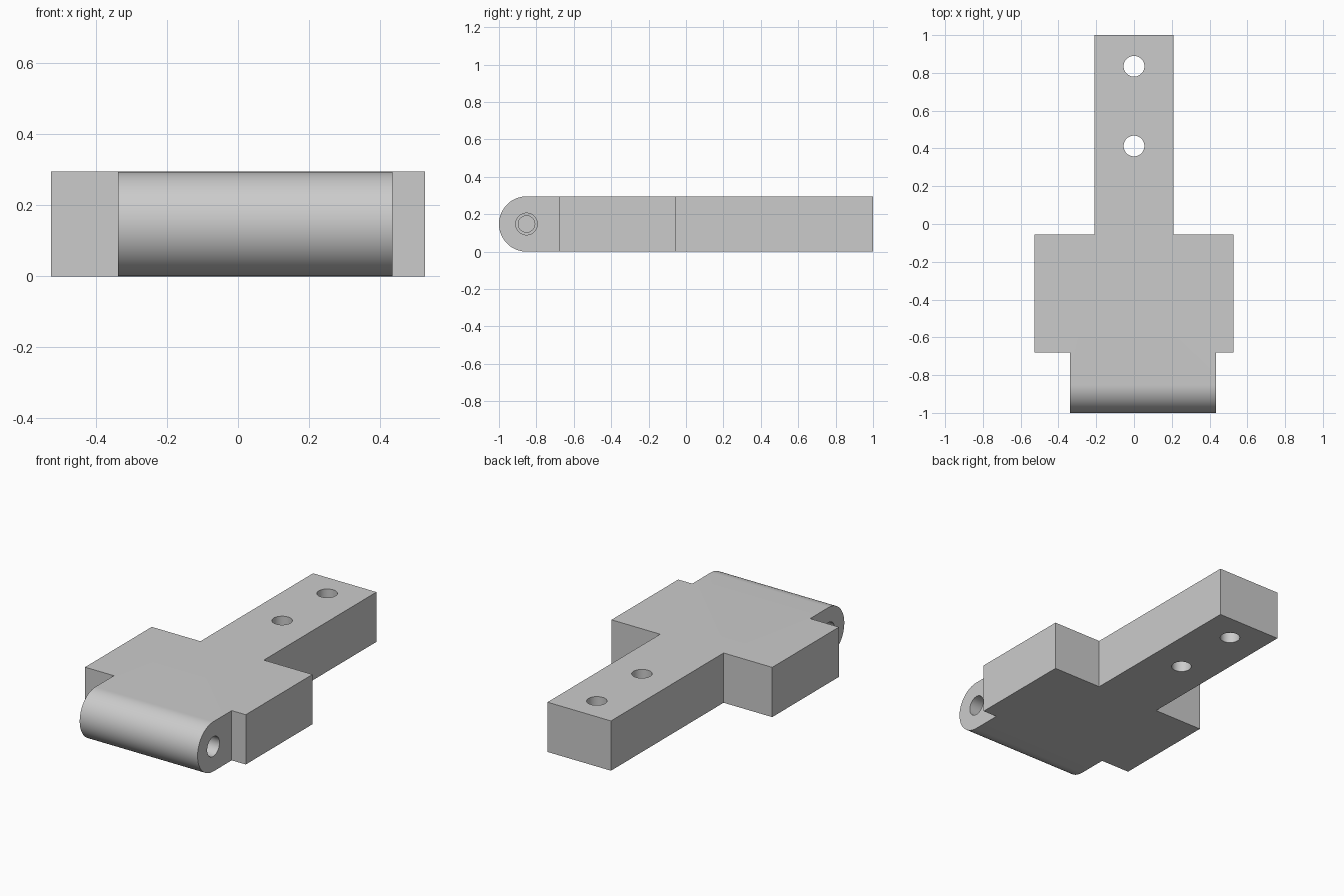
import bpy, bmesh, math
from mathutils import Matrix, Vector

cube = bpy.data.objects.get("Cube")
if cube:
    bpy.data.objects.remove(cube, do_unlink=True)

HEIGHT = 0.295
RADIUS = HEIGHT / 2
PIN_Y = -1 + RADIUS
BARREL_LEFT, BARREL_RIGHT = 0.435, -0.338

grey = bpy.data.materials.new("plain_grey")
grey.use_nodes = True
grey.diffuse_color = (0.6, 0.6, 0.6, 1)
grey.node_tree.nodes["Principled BSDF"].inputs["Base Color"].default_value = grey.diffuse_color


def add_object(name, bm):
    bmesh.ops.recalc_face_normals(bm, faces=bm.faces)
    mesh = bpy.data.meshes.new(name)
    bm.to_mesh(mesh)
    bm.free()
    mesh.materials.append(grey)
    obj = bpy.data.objects.new(name, mesh)
    bpy.context.collection.objects.link(obj)
    return obj


def prism(name, points, direction):
    """Extrude a closed outline along a direction."""
    bm = bmesh.new()
    face = bm.faces.new([bm.verts.new(p) for p in points])
    result = bmesh.ops.extrude_face_region(bm, geom=[face], use_keep_orig=True)
    moved = [v for v in result["geom"] if isinstance(v, bmesh.types.BMVert)]
    bmesh.ops.translate(bm, verts=moved, vec=Vector(direction))
    return add_object(name, bm)


def cylinder(name, radius, length, centre, axis):
    bm = bmesh.new()
    turn = Matrix.Rotation(math.pi / 2, 4, "Y") if axis == "X" else Matrix.Identity(4)
    bmesh.ops.create_cone(bm, cap_ends=True, segments=48, radius1=radius, radius2=radius,
                          depth=length, matrix=Matrix.Translation(centre) @ turn)
    return add_object(name, bm)


def combine(body, cutter, operation):
    """Apply a boolean and discard its cutter."""
    cutter.hide_render = True
    bpy.context.view_layer.objects.active = body
    mod = body.modifiers.new(operation.lower(), "BOOLEAN")
    mod.operation, mod.object, mod.solver = operation, cutter, "EXACT"
    bpy.ops.object.modifier_apply(modifier=mod.name)
    bpy.data.objects.remove(cutter, do_unlink=True)


# Plan outline: barrel, wide block and narrow arm
plan = [(BARREL_RIGHT, -1.1), (BARREL_LEFT, -1.1), (BARREL_LEFT, -0.68), (0.527, -0.68),
        (0.527, -0.055), (0.208, -0.055), (0.208, 1), (-0.208, 1),
        (-0.208, -0.055), (-0.527, -0.055), (-0.527, -0.68), (BARREL_RIGHT, -0.68)]
body = prism("hinge_bracket", [(x, y, -0.1) for x, y in plan], (0, 0, HEIGHT + 0.2))

# Side profile: flat plate with a rounded front
steps = 40
side = [(-0.7, 1.2, 0), (-0.7, 1.2, HEIGHT)]
for i in range(steps + 1):
    a = math.pi / 2 + math.pi * i / steps
    side.append((-0.7, PIN_Y + RADIUS * math.cos(a), RADIUS + RADIUS * math.sin(a)))
combine(body, prism("side_profile", side, (1.4, 0, 0)), "INTERSECT")

# Screw holes through the arm
for y in (0.835, 0.413):
    combine(body, cylinder("screw_hole", 0.055, 1, (0, y, RADIUS), "Z"), "DIFFERENCE")

# Blind stepped pin bores in both barrel ends
for end in (BARREL_LEFT, BARREL_RIGHT):
    for radius, depth in ((0.058, 0.2), (0.044, 0.3)):
        bore = cylinder("pin_bore", radius, 2 * depth, (end, PIN_Y, RADIUS), "X")
        combine(body, bore, "DIFFERENCE")

# Smooth curves, sharp corners
bpy.ops.object.select_all(action="DESELECT")
body.select_set(True)
bpy.context.view_layer.objects.active = body
bpy.ops.object.shade_smooth_by_angle(angle=math.radians(30))
